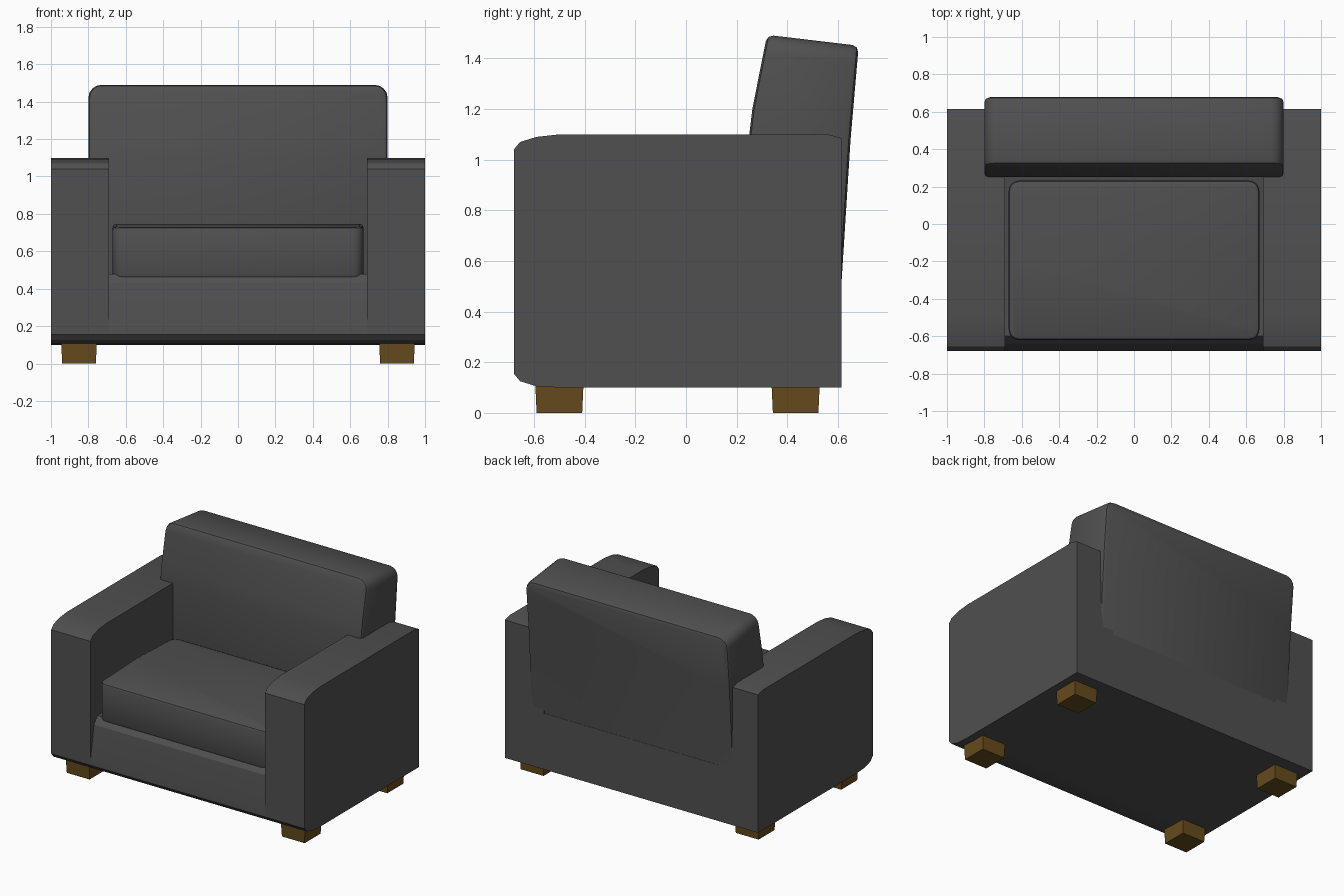
import bpy, bmesh

if "Cube" in bpy.data.objects:
    bpy.data.objects.remove(bpy.data.objects["Cube"])

def material(name, rgb):
    m = bpy.data.materials.new(name)
    m.diffuse_color = (*rgb, 1)
    m.use_nodes = True
    m.node_tree.nodes["Principled BSDF"].inputs["Base Color"].default_value = m.diffuse_color
    return m

FABRIC = material("dark fabric", (0.08, 0.08, 0.08))
WOOD = material("wood", (0.13, 0.07, 0.012))

def prism(name, profile, x0, x1, round_axis=None, radius=0, rim=0):
    """Extrude a side (y, z) profile along x; optionally round corners and rims."""
    bm = bmesh.new()
    a = [bm.verts.new((x0, y, z)) for y, z in profile]
    b = [bm.verts.new((x1, y, z)) for y, z in profile]
    n = len(profile)
    bm.faces.new(a)
    bm.faces.new(b[::-1])
    for i in range(n):
        j = (i + 1) % n
        bm.faces.new((a[i], b[i], b[j], a[j]))
    bmesh.ops.recalc_face_normals(bm, faces=bm.faces)
    if round_axis:
        # corner edges of the end caps that run along the chosen axis
        pick = []
        for e in bm.edges:
            d = (e.verts[0].co - e.verts[1].co).normalized()
            mid_z = (e.verts[0].co.z + e.verts[1].co.z) / 2
            if round_axis == "z" and abs(d.z) > 0.9:
                pick.append(e)
            if round_axis == "y" and abs(d.y) > 0.9 and mid_z > 1.2:
                pick.append(e)
        bmesh.ops.bevel(bm, geom=pick, offset=radius, segments=4,
                        profile=0.5, affect='EDGES')
    me = bpy.data.meshes.new(name)
    bm.to_mesh(me)
    bm.free()
    me.materials.append(FABRIC)
    ob = bpy.data.objects.new(name, me)
    bpy.context.collection.objects.link(ob)
    bpy.context.view_layer.objects.active = ob
    ob.select_set(True)
    if rim:
        mod = ob.modifiers.new("soft rim", 'BEVEL')
        mod.width, mod.segments = rim, 2
        mod.limit_method, mod.angle_limit = 'ANGLE', 0.6
        bpy.ops.object.modifier_apply(modifier=mod.name)
    bpy.ops.object.shade_smooth_by_angle(angle=0.5)
    ob.select_set(False)
    return ob

# Arms: slabs with rounded front corners
arm = [(-0.68, 0.155), (-0.655, 0.125), (-0.59, 0.105), (-0.5, 0.1),
       (0.615, 0.1), (0.615, 1.085), (0.56, 1.1),
       (-0.5, 1.1), (-0.59, 1.09), (-0.655, 1.07), (-0.68, 1.04)]
for side, x0, x1 in (("left", -1, -0.69), ("right", 0.69, 1)):
    prism(side + "_arm", arm, x0, x1)

# Base between the arms, front leaning back slightly
base = [(-0.68, 0.155), (-0.655, 0.125), (-0.59, 0.105), (-0.5, 0.1),
        (0.615, 0.1), (0.615, 0.5), (0.3, 0.5), (0.25, 0.48),
        (-0.6, 0.48), (-0.64, 0.43), (-0.678, 0.2)]
prism("base", base, -0.69, 0.69)

# Loose seat cushion with a slight crown
seat = [(-0.62, 0.458), (-0.62, 0.73), (-0.2, 0.746), (0.232, 0.73), (0.232, 0.458)]
prism("seat_cushion", seat, -0.67, 0.67, "z", 0.055, 0.018)

# Reclined backrest, overlapping the arms
back = [(0.25, 0.35), (0.25, 1.1), (0.262, 1.2), (0.32, 1.493),
        (0.682, 1.45), (0.65, 1.08), (0.612, 0.48), (0.605, 0.35)]
prism("backrest", back, -0.8, 0.8, "y", 0.07, 0.025)

# Tapered wooden feet
for side, s in (("left", -1), ("right", 1)):
    for place, y in (("front", -0.5), ("back", 0.433)):
        bpy.ops.mesh.primitive_cube_add(size=1, location=(s * 0.85, y, 0.055))
        foot = bpy.context.object
        foot.name = f"{place}_{side}_foot"
        for v in foot.data.vertices:
            half = 0.095 if v.co.z > 0 else 0.09
            v.co.x = half if v.co.x > 0 else -half
            v.co.y = half if v.co.y > 0 else -half
            v.co.z *= 0.11
        foot.data.materials.append(WOOD)
        foot.select_set(False)
